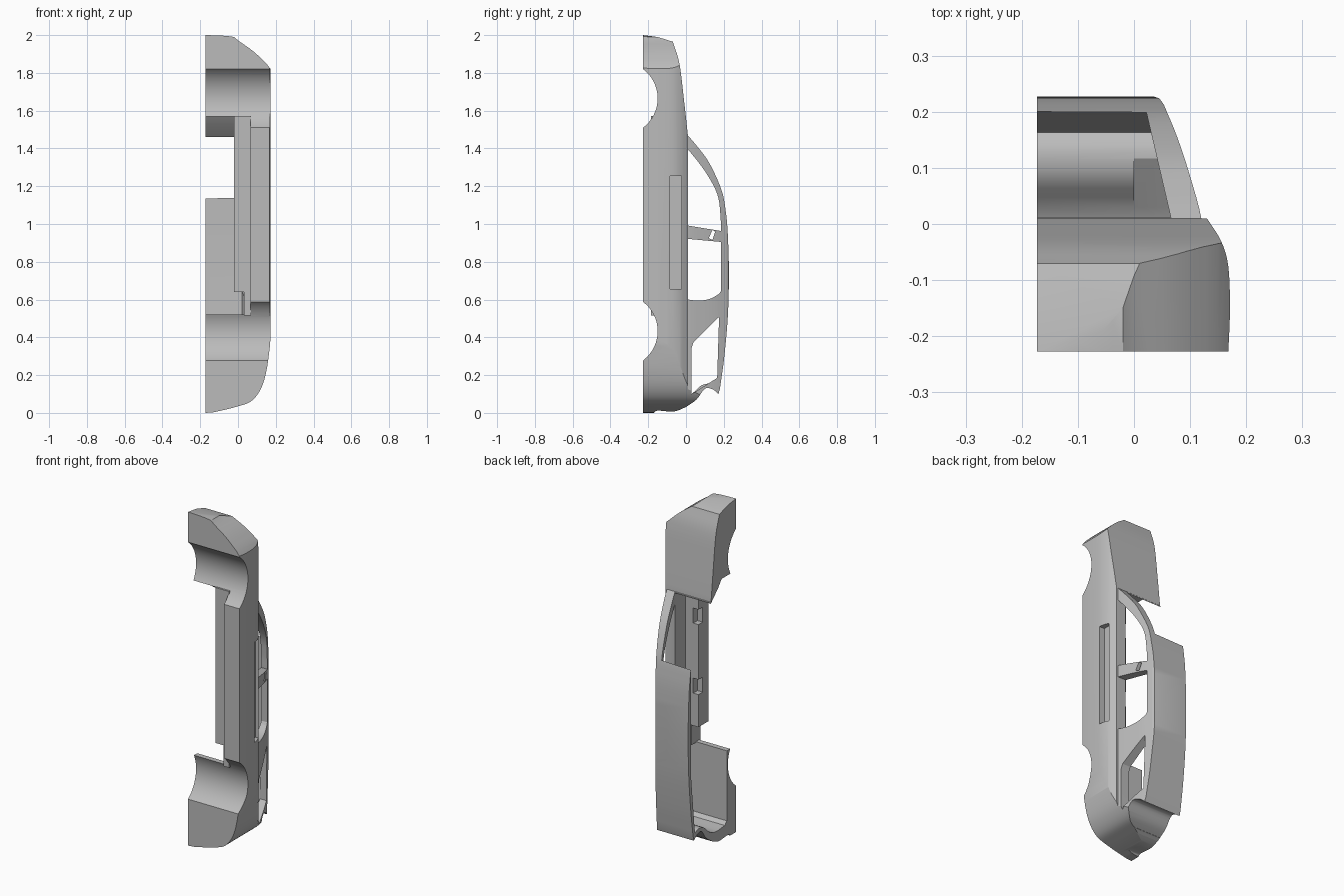
import bpy, bmesh, math
from mathutils import Vector

cube = bpy.data.objects.get("Cube")
if cube:
    bpy.data.objects.remove(cube, do_unlink=True)

paint = bpy.data.materials.new("plain grey")
paint.use_nodes = True
paint.diffuse_color = (0.5, 0.5, 0.5, 1)
paint.node_tree.nodes["Principled BSDF"].inputs["Base Color"].default_value = (0.5, 0.5, 0.5, 1)


def curve(pts, n=5):
    """Smooth open curve through the points."""
    p = [Vector(q) for q in pts]
    p = [2 * p[0] - p[1]] + p + [2 * p[-1] - p[-2]]
    out = []
    for a, b, c, d in zip(p, p[1:], p[2:], p[3:]):
        for i in range(n):
            t = i / n
            out.append(tuple(0.5 * (2 * b + (c - a) * t + (2 * a - 5 * b + 4 * c - d) * t * t
                                    + (3 * b - a - 3 * c + d) * t ** 3)))
    return out + [tuple(p[-2])]


def prism(name, pts, axis, lo, hi):
    """Extrude a profile along an axis; profiles are (y,z), (x,z) or (x,y)."""
    place = {"x": lambda u, v, w: (w, u, v),
             "y": lambda u, v, w: (u, w, v),
             "z": lambda u, v, w: (u, v, w)}[axis]
    bm = bmesh.new()
    face = bm.faces.new([bm.verts.new(place(u, v, lo)) for u, v in pts])
    grown = bmesh.ops.extrude_face_region(bm, geom=[face])["geom"]
    bmesh.ops.translate(bm, vec=place(0, 0, hi - lo),
                        verts=[g for g in grown if isinstance(g, bmesh.types.BMVert)])
    bmesh.ops.recalc_face_normals(bm, faces=bm.faces)
    mesh = bpy.data.meshes.new(name)
    bm.to_mesh(mesh)
    bm.free()
    mesh.materials.append(paint)
    obj = bpy.data.objects.new(name, mesh)
    bpy.context.collection.objects.link(obj)
    return obj


def box(name, x, y, z):
    return prism(name, [(x[0], y[0]), (x[1], y[0]), (x[1], y[1]), (x[0], y[1])], "z", *z)


def combine(obj, other, operation, keep=False):
    """Apply a boolean and drop the helper."""
    mod = obj.modifiers.new("cut", "BOOLEAN")
    mod.operation, mod.object, mod.solver = operation, other, "EXACT"
    bpy.ops.object.select_all(action="DESELECT")
    bpy.context.view_layer.objects.active = obj
    obj.select_set(True)
    bpy.ops.object.modifier_apply(modifier=mod.name)
    if not keep:
        bpy.data.objects.remove(other, do_unlink=True)


def finish(obj):
    bpy.ops.object.select_all(action="DESELECT")
    bpy.context.view_layer.objects.active = obj
    obj.select_set(True)
    bpy.ops.object.shade_smooth_by_angle(angle=math.radians(25))


# Plan outline shared by the lower body and the cabin
tail = curve([(-0.4, -0.004), (-0.173, 0.0), (-0.1, 0.01), (0, 0.035), (0.07, 0.062),
              (0.12, 0.125), (0.15, 0.22), (0.17, 0.36)])
nose = [(0.18, 0.6), (0.18, 1.81), (0.165, 1.83)] + curve([(0.15, 1.85), (0.08, 1.915), (0, 1.972)], 3) \
    + curve([(-0.02, 1.99), (-0.1, 1.998), (-0.4, 2.005)], 3)


def plan():
    return prism("plan", tail + nose, "y", -0.5, 0.5)


# Cabin and luggage space
cavity = prism("cavity", [(-0.4, 0.52), (-0.14, 0.52), (-0.14, 0.1)]
               + curve([(-0.12, 0.08), (-0.03, 0.075), (0.03, 0.1), (0.08, 0.145), (0.13, 0.155), (0.163, 0.14)], 3)
               + [(0.2, 0.5), (0.25, 1.7), (0.012, 1.7), (0.012, 1.46),
                  (-0.06, 1.53), (-0.09, 1.57), (-0.4, 1.57)], "x", -0.4, 0.3)
combine(cavity, prism("cavity_section", [(-0.3, -0.5), (0.066, -0.5), (0.066, 0.01), (0.022, 0.199),
                                         (-0.3, 0.201)], "z", -1, 3), "INTERSECT")

# Lower body: side, plan and end outlines intersected
body = prism("lower_body", [(-0.227, 0)] + curve([(-0.17, 0), (-0.15, 0.012), (-0.06, 0.008), (0.01, 0.037)], 4)
             + curve([(0.01, 1.47), (-0.01, 1.65), (-0.035, 1.85), (-0.07, 1.965)])
             + [(-0.15, 1.99), (-0.227, 2.0)], "x", -0.5, 0.5)
combine(body, plan(), "INTERSECT")
side = curve([(0.163, -0.3), (0.168, -0.227), (0.171, -0.15), (0.168, -0.075), (0.155, -0.03), (0.13, 0.01)])
combine(body, prism("section", [(-0.173, -0.3)] + side + [(0.13, 0.1), (-0.173, 0.1)], "z", -1, 3), "INTERSECT")
for z in (0.4325, 1.665):
    ring = [(-0.344 + 0.194 * math.cos(i * math.tau / 64), z + 0.194 * math.sin(i * math.tau / 64))
            for i in range(64)]
    combine(body, prism("wheel_arch", ring, "x", -0.5, 0.5), "DIFFERENCE")
combine(body, cavity, "DIFFERENCE", keep=True)
combine(body, box("side_recess", (0.135, 0.3), (-0.085, -0.025), (0.655, 1.255)), "DIFFERENCE")
finish(body)

# Cabin shell: roof, pillars and tailgate
shell = prism("cabin_shell", curve([(-0.01, 0.025), (0.055, 0.07), (0.1, 0.128), (0.14, 0.125), (0.172, 0.1)], 4)
              + curve([(0.18, 0.13), (0.203, 0.3), (0.222, 0.52), (0.227, 0.75), (0.221, 0.95), (0.21, 1.07),
                       (0.188, 1.18), (0.125, 1.32), (0.06, 1.41), (0, 1.48)])
              + [(-0.01, 1.48)], "x", -0.5, 0.5)
combine(shell, plan(), "INTERSECT")
lean = curve([(0.124, -0.05), (0.12, 0.01), (0.1, 0.085), (0.077, 0.155), (0.053, 0.213)], 4)
combine(shell, prism("shell_section", [(-0.173, -0.05)] + lean + [(0.045, 0.224), (0.03, 0.229), (-0.173, 0.23)],
                     "z", -1, 3), "INTERSECT")
combine(shell, cavity, "DIFFERENCE")

windows = {
    "front_window": [(-0.03, 0.998)] + curve([(-0.03, 1.43), (0.01, 1.395), (0.1, 1.28), (0.165, 1.16),
                                              (0.182, 1.05), (0.185, 0.963)]),
    "rear_window": [(-0.03, 0.925), (0.185, 0.905), (0.185, 0.645)]
    + curve([(0.175, 0.63), (0.13, 0.605), (0.07, 0.594), (0.01, 0.6)]) + [(-0.03, 0.6)],
    "quarter_window": [(0.03, 0.1), (0.03, 0.345)] + curve([(0.04, 0.375), (0.075, 0.41), (0.17, 0.505)], 4)
    + [(0.175, 0.505), (0.165, 0.185)],
    "pillar_slot": [(0.12, 0.925), (0.14, 0.915), (0.155, 0.96), (0.14, 0.968)],
}
for name, pts in windows.items():
    combine(shell, prism(name, pts, "x", 0.0, 0.4), "DIFFERENCE")
finish(shell)

# Inner door panel with two pockets, and the small block behind it
panel = box("inner_door_panel", (-0.02, 0.07), (-0.185, -0.09), (0.64, 1.572))
for z in (0.88, 1.3):
    combine(panel, box("pocket", (-0.1, 0.015), (-0.13, 0), (z - 0.045, z + 0.045)), "DIFFERENCE")
box("rear_sill_block", (0.033, 0.07), (-0.185, -0.1), (0.515, 0.645))
